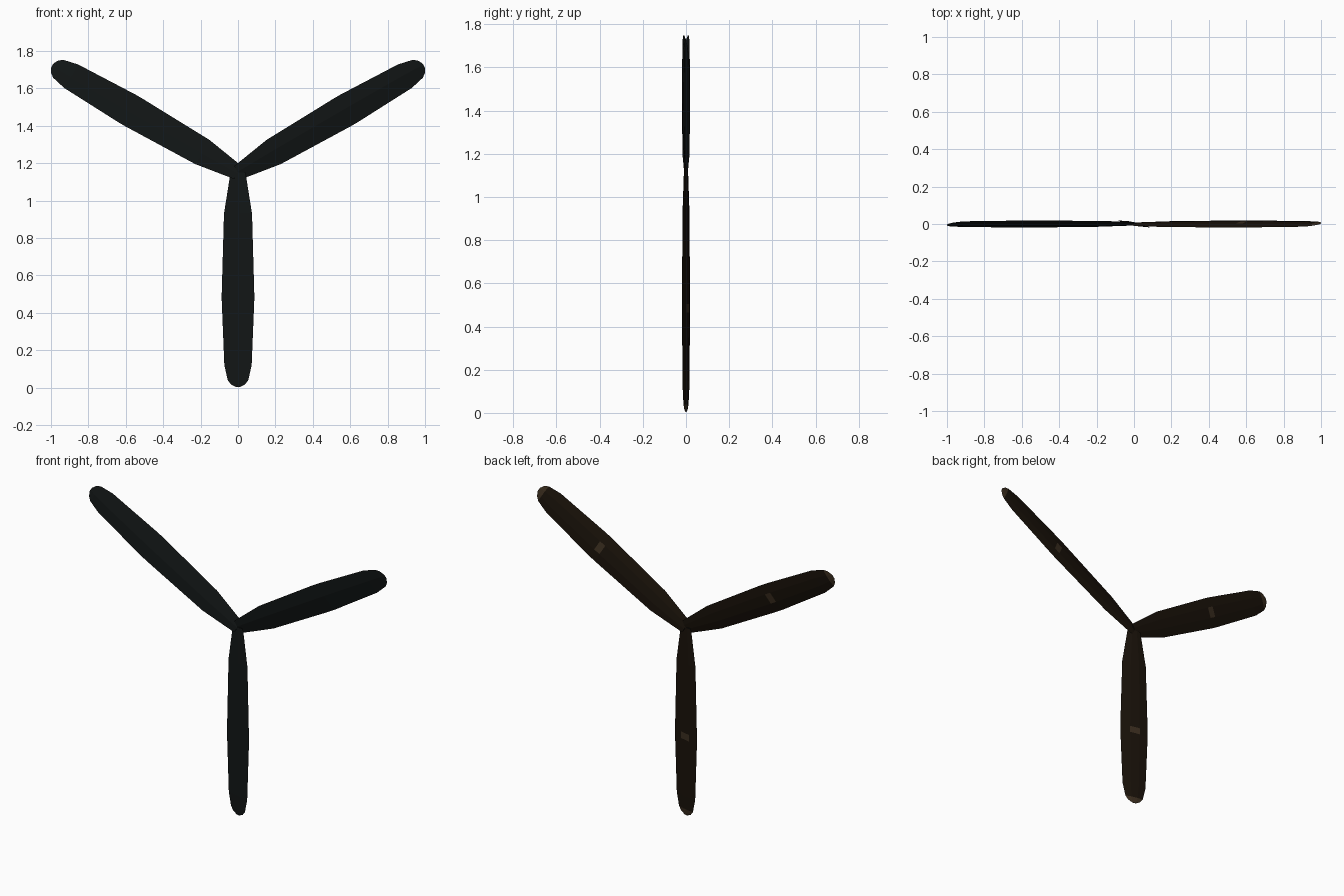
import bpy, math
from mathutils import Matrix, Vector

if "Cube" in bpy.data.objects:
    bpy.data.objects.remove(bpy.data.objects["Cube"])

HUB_Z = 1.15
PITCH = 0.215

def material(name, color):
    m = bpy.data.materials.new(name)
    m.diffuse_color = (*color, 1)
    m.use_nodes = True
    m.node_tree.nodes["Principled BSDF"].inputs["Base Color"].default_value = m.diffuse_color
    return m

mats = [material("front_black", (0.006, 0.008, 0.008)),
        material("back_brown", (0.010, 0.006, 0.003)),
        material("worn_brown", (0.045, 0.028, 0.014))]

# Blade stations: distance from hub, half width, half thickness
stations = [(0.0, 0.04, 0.005), (0.22, 0.075, 0.008), (0.645, 0.087, 0.009),
            (0.685, 0.087, 0.009), (1.03, 0.073, 0.007), (1.11, 0.055, 0.005),
            (1.132, 0.038, 0.003), (1.146, 0.012, 0.001)]

# Lens section: across the chord, then front (-) or back (+)
section = [(-1, 0), (-0.35, 1), (0.35, 1), (1, 0), (0.1, -1)]
n = len(section)

def blade(name, angle):
    rot = Matrix.Translation((0, 0, HUB_Z)) @ Matrix.Rotation(angle, 4, 'Y')
    verts, faces, slots = [], [], []
    for d, w, t in stations:
        for u, v in section:
            verts.append(rot @ Vector((u * w, -PITCH * u * w + v * t, -d)))
    last = len(stations) - 2
    for i in range(last + 1):
        for j in range(n):
            k = (j + 1) % n
            faces.append((i * n + j, i * n + k, (i + 1) * n + k, (i + 1) * n + j))
            # Worn patches sit mid-blade and at the tip on the back
            worn = (j == 1 and i == 2) or (j < 3 and i >= last - 1)
            slots.append(2 if worn else 1 if j < 3 else 0)
    # Root and tip caps
    faces += [tuple(range(n))[::-1], tuple(range((last + 1) * n, (last + 2) * n))]
    slots += [0, 2]
    me = bpy.data.meshes.new(name)
    me.from_pydata(verts, [], faces)
    for m in mats:
        me.materials.append(m)
    for p, s in zip(me.polygons, slots):
        p.material_index = s
    # Make normals point outward
    import bmesh
    bm = bmesh.new()
    bm.from_mesh(me)
    bmesh.ops.recalc_face_normals(bm, faces=bm.faces)
    bm.to_mesh(me)
    bm.free()
    ob = bpy.data.objects.new(name, me)
    bpy.context.collection.objects.link(ob)

# Three blades meeting at the centre
for label, turn in (("lower_blade", 0), ("upper_blade_a", 120), ("upper_blade_b", 240)):
    blade(label, math.radians(turn))
